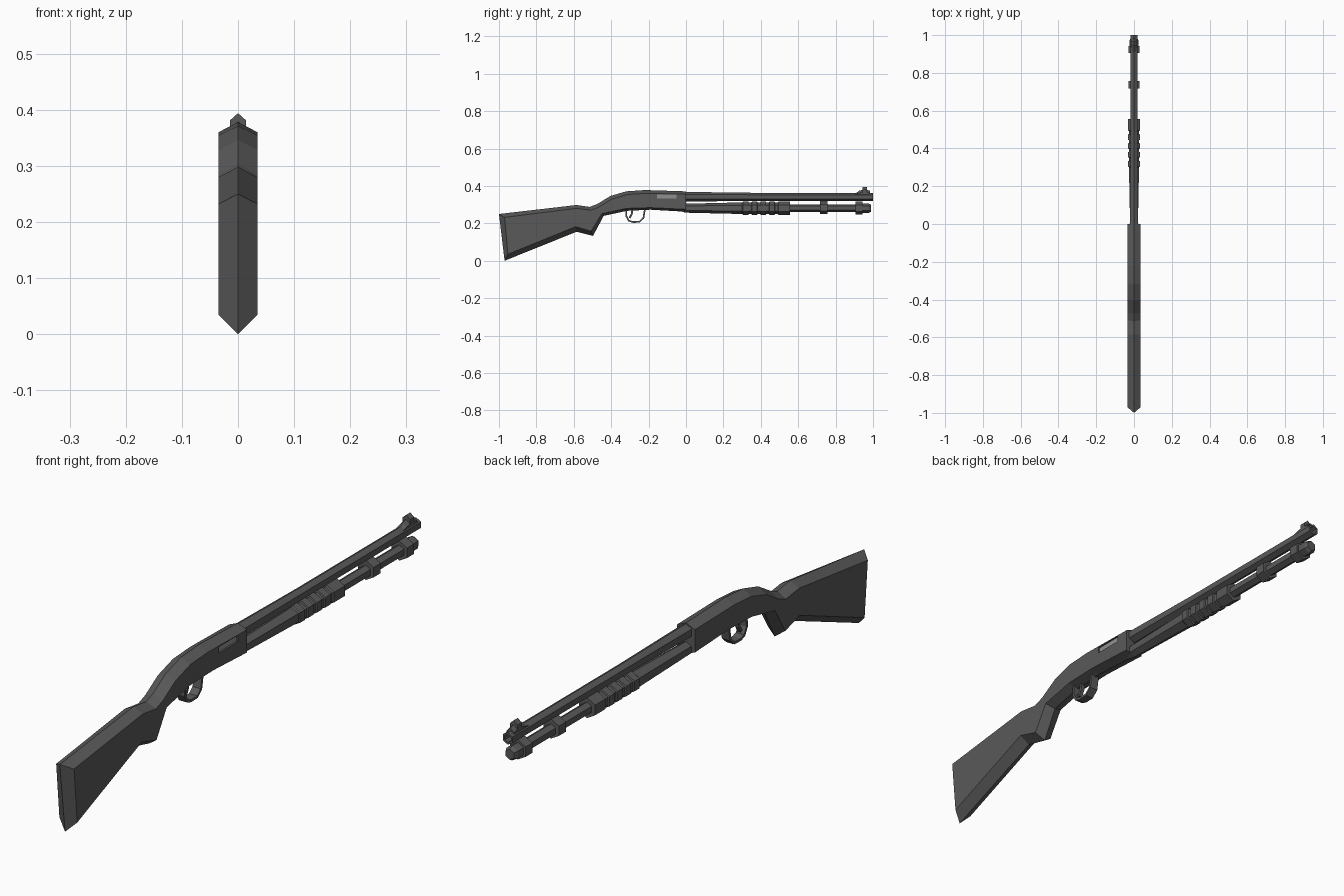
import bpy, bmesh, math
from mathutils import Vector

if "Cube" in bpy.data.objects:
    bpy.data.objects.remove(bpy.data.objects["Cube"])


def material(name, v):
    m = bpy.data.materials.new(name)
    m.diffuse_color = (v, v, v, 1)
    m.use_nodes = True
    m.node_tree.nodes["Principled BSDF"].inputs["Base Color"].default_value = m.diffuse_color
    return m


DARK = material("dark_grey", 0.10)
LIGHT = material("light_grey", 0.28)


def finish(name, bm, mat=DARK):
    bmesh.ops.recalc_face_normals(bm, faces=bm.faces)
    me = bpy.data.meshes.new(name)
    bm.to_mesh(me)
    bm.free()
    me.materials.append(mat)
    ob = bpy.data.objects.new(name, me)
    bpy.context.collection.objects.link(ob)
    return ob


def ridged(name, pts, half):
    """Side profile with a raised centre ridge: (ridge y, ridge z, side y, side z)."""
    bm = bmesh.new()
    mid = [bm.verts.new((0, p[0], p[1])) for p in pts]
    n = len(pts)
    for s in (-1, 1):
        side = [bm.verts.new((s * half, p[2], p[3])) for p in pts]
        bm.faces.new(side)
        for i in range(n):
            j = (i + 1) % n
            bm.faces.new((mid[i], mid[j], side[j], side[i]))
    return finish(name, bm)


def hex_tube(name, z, stations):
    """Six-sided lathe along y, point upward: stations are (y, radius)."""
    bm = bmesh.new()
    rings = []
    for y, r in stations:
        rings.append([bm.verts.new((r * math.sin(a), y, z + r * math.cos(a)))
                      for a in (k * math.pi / 3 for k in range(6))])
    for a, b in zip(rings, rings[1:]):
        for i in range(6):
            j = (i + 1) % 6
            bm.faces.new((a[i], a[j], b[j], b[i]))
    bm.faces.new(rings[0])
    bm.faces.new(rings[-1])
    return finish(name, bm)


def band(name, path, half, thick):
    """Rectangular strip following a yz path."""
    bm = bmesh.new()
    pts = [Vector((0, *p)) for p in path]
    rings = []
    for i, p in enumerate(pts):
        t = (pts[min(i + 1, len(pts) - 1)] - pts[max(i - 1, 0)]).normalized()
        nrm = Vector((0, -t.z, t.y)) * thick / 2
        rings.append([bm.verts.new(p + nrm * s + Vector((x, 0, 0)))
                      for s, x in ((1, -half), (1, half), (-1, half), (-1, -half))])
    for a, b in zip(rings, rings[1:]):
        for i in range(4):
            j = (i + 1) % 4
            bm.faces.new((a[i], a[j], b[j], b[i]))
    bm.faces.new(rings[0])
    bm.faces.new(rings[-1])
    return finish(name, bm)


def box(name, lo, hi, mat=DARK):
    bm = bmesh.new()
    bmesh.ops.create_cube(bm, size=1)
    for v in bm.verts:
        v.co = [l + (c + 0.5) * (h - l) for c, l, h in zip(v.co, lo, hi)]
    return finish(name, bm, mat)


# Stock and receiver in one body
body = ridged("stock_and_receiver", [
    (-1.0, .25, -.97, .232), (-.585, .298, -.585, .28),
    (-.515, .288, -.51, .27), (-.475, .303, -.47, .285),
    (-.405, .346, -.40, .328), (-.32, .371, -.315, .354),
    (-.22, .378, -.22, .360), (0, .371, 0, .356),
    (0, .262, 0, .275), (-.19, .273, -.19, .284),
    (-.315, .267, -.32, .28), (-.44, .24, -.45, .252),
    (-.497, .133, -.507, .158), (-.585, .155, -.59, .182),
    (-.97, 0, -.952, .035)], .035)

# Side port recess with a lighter plate
cutter = box("port_cutter", (.028, -.157, .332), (.06, -.05, .355))
cutter.hide_render = True
cutter.hide_viewport = True
cut = body.modifiers.new("port", "BOOLEAN")
cut.operation = "DIFFERENCE"
cut.object = cutter
cut.solver = "EXACT"
box("port_plate", (.024, -.156, .333), (.0295, -.051, .354), LIGHT)

# Upper tube with an open end
hex_tube("barrel", .342, [(-.02, .026), (0, .026), (.35, .0215), (1, .0215),
                          (1, .014), (.95, .014)])

# Lower tube and end cap
hex_tube("lower_tube", .281, [(-.02, .021), (.95, .021)])
hex_tube("end_cap", .281, [(.905, .035), (.943, .035), (.943, .026),
                           (.975, .026), (.988, .019)])
hex_tube("tube_clamp", .284, [(.717, .035), (.757, .035)])

# Sliding grip with raised ribs
grip = [(-.01, .022), (0, .024), (.30, .031)]
for i in range(4):
    y = .305 + i * .047
    grip += [(y, .0355), (y + .028, .0355), (y + .030, .030), (y + .045, .030)]
grip += [(.495, .036), (.555, .036)]
hex_tube("sliding_grip", .281, grip)

# Front sight
sight = [(.90, .355), (.925, .374), (.943, .379), (.943, .394), (.967, .394),
         (.967, .379), (.985, .374), (.985, .355)]
ridged("front_sight", [(y, z, y, z - .013 if z > .36 else z) for y, z in sight], .0145)

# Trigger and guard
band("trigger_guard", [(-.318, .285), (-.320, .24), (-.306, .214), (-.285, .207),
                       (-.25, .208), (-.228, .228), (-.218, .285)], .016, .009)
band("trigger", [(-.285, .285), (-.29, .25), (-.302, .228)], .007, .010)
